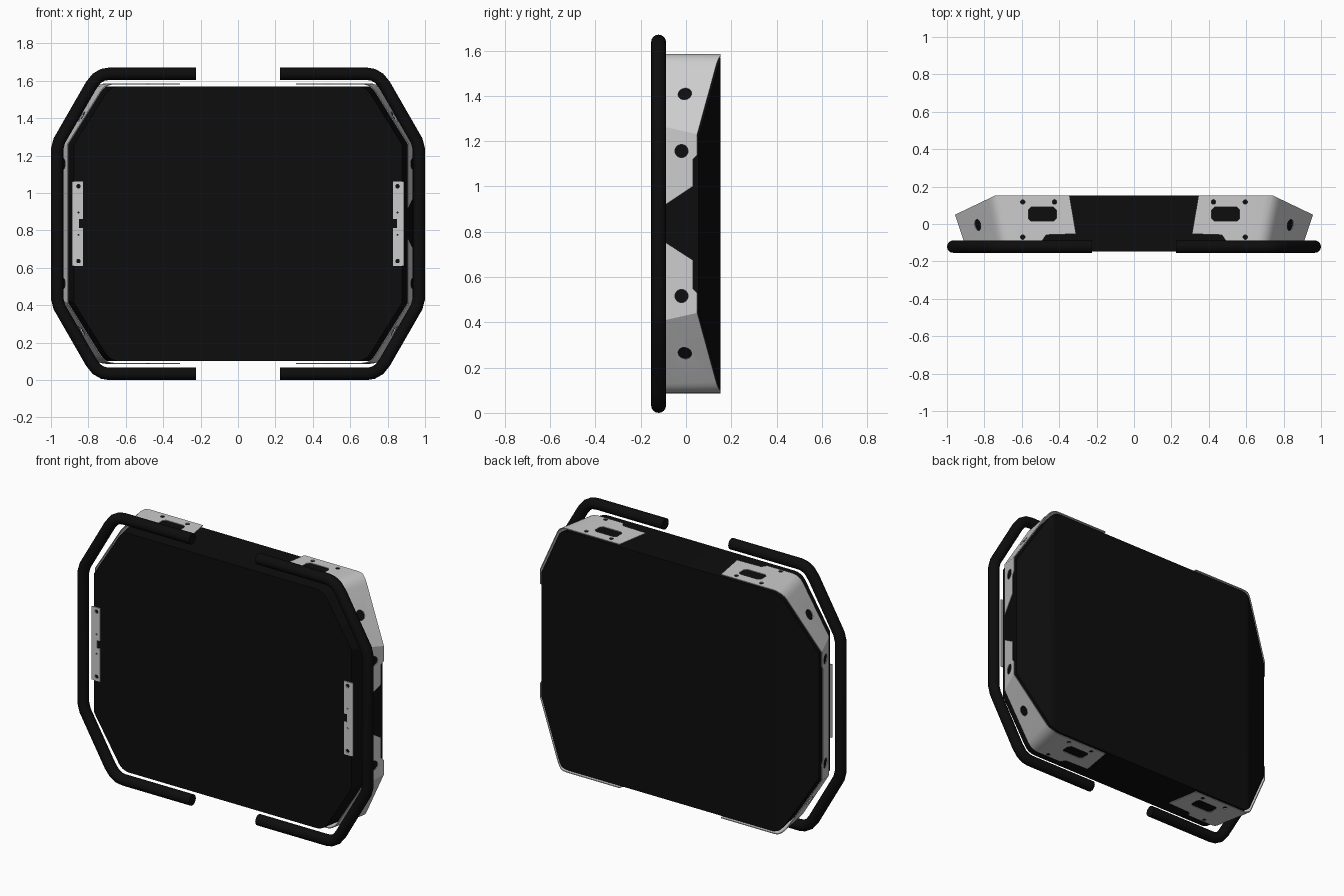
import bpy, bmesh, math
from mathutils import Vector, Matrix

if "Cube" in bpy.data.objects:
    bpy.data.objects.remove(bpy.data.objects["Cube"])

ZC = 0.836            # mid height, top and bottom mirror about it
FRONT, BACK = -0.148, 0.153
RIM = -0.088          # front edge of the grey brackets

black = bpy.data.materials.new("black")
black.diffuse_color = (0.004, 0.004, 0.004, 1)
black.use_nodes = True
black.node_tree.nodes["Principled BSDF"].inputs["Base Color"].default_value = black.diffuse_color


def make(name, bm, mat=None):
    bmesh.ops.recalc_face_normals(bm, faces=bm.faces)
    me = bpy.data.meshes.new(name)
    bm.to_mesh(me)
    bm.free()
    ob = bpy.data.objects.new(name, me)
    bpy.context.collection.objects.link(ob)
    if mat:
        me.materials.append(mat)
    return ob


def activate(ob):
    bpy.ops.object.select_all(action='DESELECT')
    ob.select_set(True)
    bpy.context.view_layer.objects.active = ob


def smooth(ob):
    activate(ob)
    bpy.ops.object.shade_smooth_by_angle(angle=math.radians(30))


def prism(bm, pts, place, vec):
    """Extrude a 2D outline, placed in 3D by place(a, b), along vec."""
    f = bm.faces.new([bm.verts.new(place(a, b)) for a, b in pts])
    r = bmesh.ops.extrude_face_region(bm, geom=[f], use_keep_orig=True)
    bmesh.ops.translate(bm, vec=vec, verts=[v for v in r['geom'] if isinstance(v, bmesh.types.BMVert)])


def circle(cx, cy, r, n=20):
    return [(cx + r * math.cos(2 * math.pi * i / n), cy + r * math.sin(2 * math.pi * i / n)) for i in range(n)]


def cut(ob, bm):
    cutter = make("cutter", bm)
    cutter.hide_render = True
    activate(ob)
    m = ob.modifiers.new("cut", 'BOOLEAN')
    m.object, m.operation, m.solver = cutter, 'DIFFERENCE', 'EXACT'
    bpy.ops.object.modifier_apply(modifier=m.name)
    bpy.data.objects.remove(cutter)


def mirror_x(ob):
    ob.data.transform(Matrix.Scale(-1, 4, (1, 0, 0)))
    ob.data.flip_normals()


def half_outline(y, inset=0.0):
    """Right-hand outline at depth y, top to bottom, flaring towards the back."""
    t = (y + 0.085) / 0.135
    side = Vector((0.91 + 0.045 * t, 1.26 - 0.03 * t))
    top = Vector((side.x - (1.583 - side.y) / 1.6, 1.583))
    a = top - Vector((0.05, 0))
    b = top.lerp(side, 0.13)
    pts = [a * (1 - s) ** 2 + top * 2 * s * (1 - s) + b * s * s for s in (0, .2, .4, .6, .8, 1)]
    up = [Vector((p.x - inset, y, p.y - inset)) for p in pts + [side]]
    return up + [Vector((p.x, y, 2 * ZC - p.z)) for p in reversed(up)]


def trim_back(bm, fill, off, sides=(1, -1)):
    """Cut the flat back and its sloping left and right panels."""
    planes = [((0, BACK - off, 0), (0, 1, 0))]
    planes += [((s * 0.74, BACK - off, 0), (s * 0.103, 0.215, 0)) for s in sides]
    for co, no in planes:
        r = bmesh.ops.bisect_plane(bm, geom=bm.verts[:] + bm.edges[:] + bm.faces[:],
                                   plane_co=co, plane_no=no, clear_outer=True)
        if fill:
            bmesh.ops.contextual_create(bm, geom=[e for e in r['geom_cut'] if isinstance(e, bmesh.types.BMEdge)])


# Main body
bm = bmesh.new()
rings = []
for y in (FRONT, 0.19):
    half = half_outline(y, 0.013)
    ring = half + [Vector((-p.x, p.y, p.z)) for p in reversed(half)]
    rings.append([bm.verts.new(p) for p in ring])
n = len(rings[0])
for i in range(n):
    j = (i + 1) % n
    bm.faces.new((rings[0][i], rings[0][j], rings[1][j], rings[1][i]))
for r in rings:
    bm.faces.new(r)
trim_back(bm, True, 0.0)
smooth(make("body", bm, black))


# Folded grey brackets, continuous on the left and split on the right
def bracket(name, split):
    bm = bmesh.new()
    f = [bm.verts.new(p) for p in half_outline(RIM)]
    b = [bm.verts.new(p) for p in half_outline(0.19)]
    for i in range(len(f) - 1):
        bm.faces.new((f[i], f[i + 1], b[i + 1], b[i]))
    for k in (0, -1):     # top and bottom flanges
        z = f[k].co.z
        inner = [(0.35, 0.19), (0.345, BACK), (0.31, -0.053), (0.47, -0.058), (0.49, RIM)]
        bm.faces.new([b[k]] + [bm.verts.new((x, y, z)) for x, y in inner] + [f[k]])
    trim_back(bm, False, 0.0, (1,))
    ob = make(name, bm)
    activate(ob)
    m = ob.modifiers.new("thickness", 'SOLIDIFY')
    m.thickness, m.offset = 0.005, 0
    bpy.ops.object.modifier_apply(modifier=m.name)

    c = bmesh.new()
    window = [(.415, .03), (.43, .015), (.55, .015), (.565, .03), (.565, .075), (.55, .09), (.43, .09), (.415, .075)]
    for z in (1.583, 2 * ZC - 1.583):
        holes = [window] + [circle(x, y, 0.012) for x, y in ((.425, .118), (.595, .118), (.595, -.07))]
        for h in holes:
            prism(c, h, lambda x, y: (x, y, z - 0.03), (0, 0, 0.06))
    for s in (1, -1):
        # hole in the side and hole square to the diagonal
        prism(c, circle(-0.02, ZC + s * 0.32, 0.029), lambda y, z: (0.89, y, z), (0.1, 0, 0))
        nrm = Vector((0.848, 0, s * 0.53))
        tan = Vector((-0.53, 0, s * 0.848))
        mid = Vector((0.83, -0.005, ZC + s * 0.569)) - nrm * 0.05
        prism(c, circle(0, 0, 0.03), lambda u, v: mid + Vector((0, u, 0)) + tan * v, nrm * 0.1)
    recess = [(.03, .55), (.1, .48), (.1, 1.19), (.03, 1.12)]
    if split:
        recess += [(.03, 1.0), (-.12, .90), (-.12, .772), (.03, .675)]
    prism(c, recess, lambda y, z: (0.85, y, z), (0.2, 0, 0))
    cut(ob, c)
    return ob


smooth(bracket("right_bracket", True))
left = bracket("left_bracket", False)
mirror_x(left)
smooth(left)

# Front mounting strips
for s, side in ((1, "right"), (-1, "left")):
    bm = bmesh.new()
    outline = [(.83, .61), (.888, .61), (.888, 1.06), (.83, 1.06), (.83, .86), (.85, .86), (.85, .812), (.83, .812)]
    prism(bm, outline, lambda x, z: (x, -0.154, z), (0, 0.006, 0))
    ob = make(side + "_front_strip", bm)
    c = bmesh.new()
    for d, r in ((0.2, 0.012), (0.06, 0.005)):
        for k in (1, -1):
            prism(c, circle(.853, ZC + k * d, r, 12), lambda x, z: (x, -0.18, z), (0, 0.06, 0))
    cut(ob, c)
    if s < 0:
        mirror_x(ob)

# Bent guard tubes
path = [(.225, 1.637), (.69, 1.637), (.722, 1.632), (.755, 1.613), (.785, 1.575), (.955, 1.28), (.967, 1.235)]
path += [(x, 1.67 - z) for x, z in reversed(path)]
for s, side in ((1, "right"), (-1, "left")):
    cu = bpy.data.curves.new(side + "_guard_tube", 'CURVE')
    cu.dimensions = '3D'
    cu.bevel_depth, cu.bevel_resolution, cu.use_fill_caps = 0.033, 6, True
    sp = cu.splines.new('POLY')
    sp.points.add(len(path) - 1)
    for p, (x, z) in zip(sp.points, path):
        p.co = (s * x, -0.121, z, 1)
    cu.materials.append(black)
    ob = bpy.data.objects.new(side + "_guard_tube", cu)
    bpy.context.collection.objects.link(ob)
    activate(ob)
    bpy.ops.object.convert(target='MESH')
    smooth(bpy.context.view_layer.objects.active)
